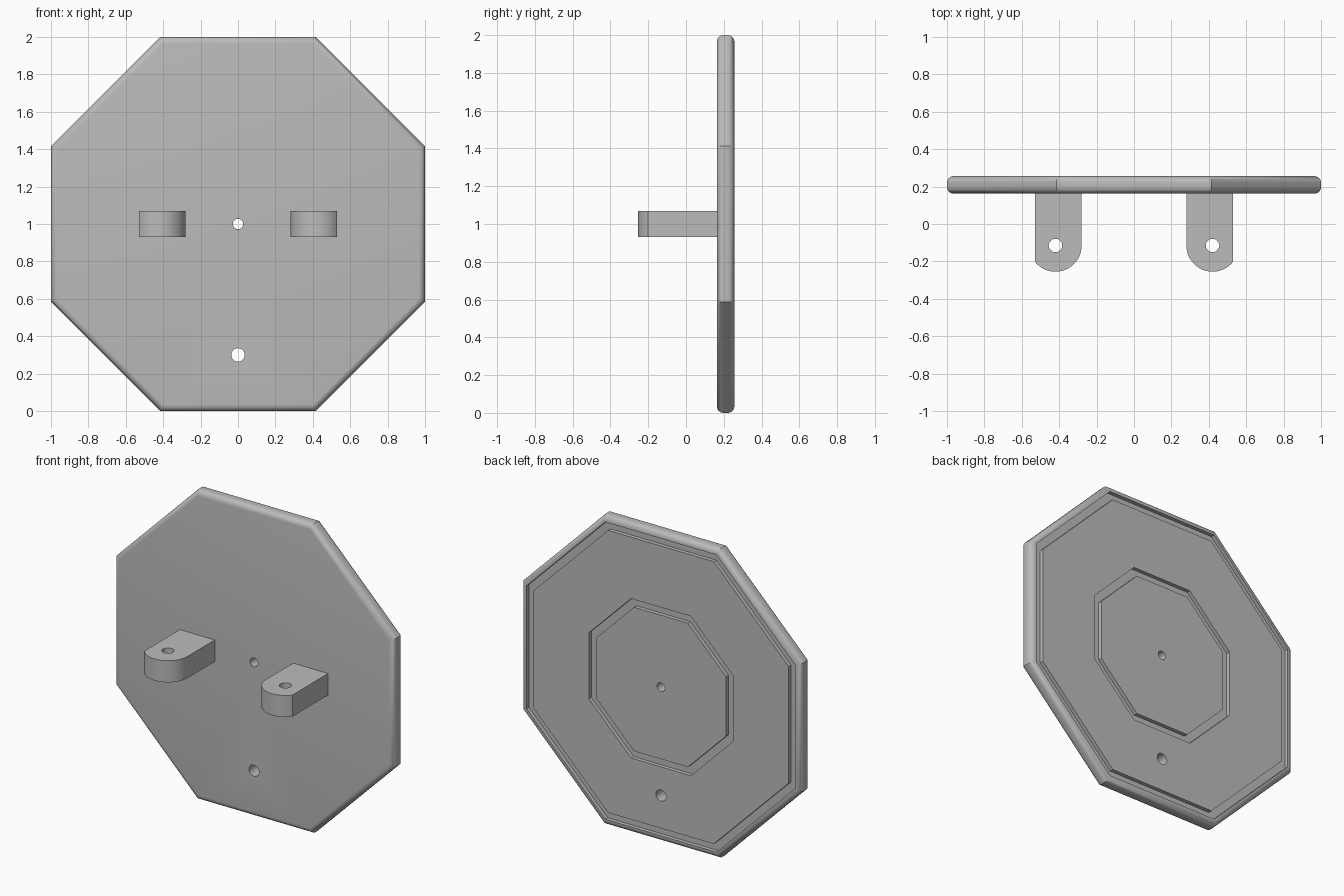
import bpy
import bmesh
from math import cos, sin, pi, radians, acos
from mathutils import Matrix

cube = bpy.data.objects.get("Cube")
if cube:
    bpy.data.objects.remove(cube)

# Plate and lug dimensions
FRONT, BACK = 0.163, 0.256
FILLET = 0.035
GROOVE = 0.025
CENTRE_Z = 1.0

grey = bpy.data.materials.new("plain grey")
grey.use_nodes = True
colour = (0.5, 0.5, 0.5, 1)
grey.diffuse_color = colour
grey.node_tree.nodes["Principled BSDF"].inputs["Base Color"].default_value = colour


def make_object(name, bm):
    bmesh.ops.recalc_face_normals(bm, faces=bm.faces)
    mesh = bpy.data.meshes.new(name)
    bm.to_mesh(mesh)
    bm.free()
    mesh.materials.append(grey)
    obj = bpy.data.objects.new(name, mesh)
    bpy.context.collection.objects.link(obj)
    return obj


def drill(obj, radius, location, axis):
    """Cut a round hole through the object along Y or Z."""
    bm = bmesh.new()
    turn = Matrix.Rotation(pi / 2, 4, "X") if axis == "Y" else Matrix()
    bmesh.ops.create_cone(bm, cap_ends=True, segments=32, radius1=radius,
                          radius2=radius, depth=0.5,
                          matrix=Matrix.Translation(location) @ turn)
    cutter = make_object("hole_cutter", bm)
    cutter.hide_render = True
    mod = obj.modifiers.new("hole", "BOOLEAN")
    mod.operation = "DIFFERENCE"
    mod.solver = "EXACT"
    mod.object = cutter
    bpy.context.view_layer.update()
    graph = bpy.context.evaluated_depsgraph_get()
    cut_mesh = bpy.data.meshes.new_from_object(obj.evaluated_get(graph))
    obj.modifiers.clear()
    obj.data = cut_mesh
    bpy.data.objects.remove(cutter)


def smooth(obj):
    bpy.ops.object.select_all(action="DESELECT")
    obj.select_set(True)
    bpy.context.view_layer.objects.active = obj
    bpy.ops.object.shade_smooth_by_angle(angle=radians(30))


def octagon_ring(bm, apothem, y):
    r = apothem / cos(pi / 8)
    return [bm.verts.new((r * cos(a), y, CENTRE_Z + r * sin(a)))
            for a in (pi / 8 + i * pi / 4 for i in range(8))]


# Plate section from front to back: rounded rim, then two grooves in the back
steps = [i * pi / 12 for i in range(7)]
section = [(1 - FILLET + FILLET * sin(a), FRONT + FILLET - FILLET * cos(a)) for a in steps]
section += [(1 - FILLET + FILLET * cos(a), BACK - FILLET + FILLET * sin(a)) for a in steps]
for outer, inner in ((0.96, 0.912), (0.515, 0.465)):
    section += [(outer, BACK), (outer, BACK - GROOVE),
                (inner, BACK - GROOVE), (inner, BACK)]

bm = bmesh.new()
rings = [octagon_ring(bm, apothem, y) for apothem, y in section]
for a, b in zip(rings, rings[1:]):
    for i in range(8):
        j = (i + 1) % 8
        bm.faces.new((a[i], a[j], b[j], b[i]))
bm.faces.new(rings[0])
bm.faces.new(rings[-1])
plate = make_object("octagonal_plate", bm)
drill(plate, 0.028, (0, 0.2, CENTRE_Z), "Y")
drill(plate, 0.036, (0, 0.2, 0.3), "Y")
smooth(plate)

# Pair of lugs: tangent to the round end inside, clipped flat outside
PIN_X, PIN_Y, ROUND, OUTSIDE, HALF = 0.42, -0.115, 0.14, 0.11, 0.07
start, end = pi, 2 * pi - acos(OUTSIDE / ROUND)
for name, side in (("left_lug", 1), ("right_lug", -1)):
    outline = [(PIN_X - ROUND, FRONT + 0.02)]
    for i in range(25):
        a = start + (end - start) * i / 24
        outline.append((PIN_X + ROUND * cos(a), PIN_Y + ROUND * sin(a)))
    outline.append((PIN_X + OUTSIDE, FRONT + 0.02))
    bm = bmesh.new()
    base = bm.faces.new([bm.verts.new((side * x, y, CENTRE_Z - HALF)) for x, y in outline])
    top = bmesh.ops.extrude_face_region(bm, geom=[base], use_keep_orig=True)["geom"]
    bmesh.ops.translate(bm, vec=(0, 0, 2 * HALF),
                        verts=[v for v in top if isinstance(v, bmesh.types.BMVert)])
    lug = make_object(name, bm)
    drill(lug, 0.036, (side * PIN_X, PIN_Y, CENTRE_Z), "Z")
    smooth(lug)
